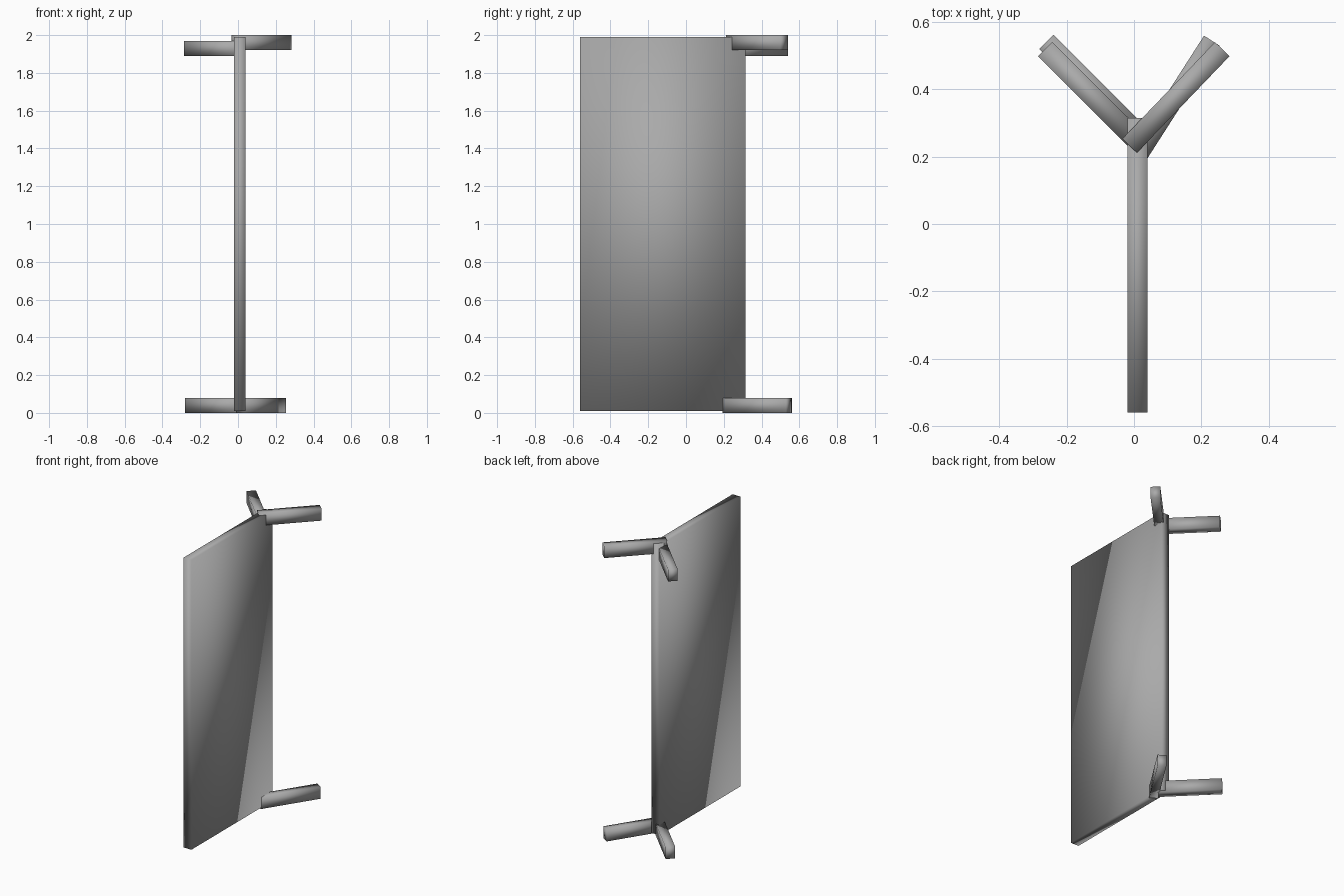
import bpy
from mathutils import Vector

if "Cube" in bpy.data.objects:
    bpy.data.objects.remove(bpy.data.objects["Cube"])

grey = bpy.data.materials.new("mid grey")
grey.diffuse_color = (0.4, 0.4, 0.4, 1)
grey.use_nodes = True
grey.node_tree.nodes["Principled BSDF"].inputs["Base Color"].default_value = grey.diffuse_color


def prism(name, corners, z0, z1):
    """Upright block from a counter-clockwise four-corner plan outline."""
    verts = [(x, y, z) for z in (z0, z1) for x, y in corners]
    faces = [(3, 2, 1, 0), (4, 5, 6, 7)]
    faces += [(i, (i + 1) % 4, (i + 1) % 4 + 4, i + 4) for i in range(4)]
    mesh = bpy.data.meshes.new(name)
    mesh.from_pydata(verts, [], faces)
    mesh.materials.append(grey)
    mesh.shade_smooth()
    obj = bpy.data.objects.new(name, mesh)
    bpy.context.collection.objects.link(obj)
    return obj


def arm(name, start, end, width, z0, z1):
    """Straight bar between two plan points."""
    a, b = Vector(start), Vector(end)
    d = (b - a).normalized()
    s = Vector((d.y, -d.x)) * width / 2
    prism(name, [a - s, a + s, b + s, b - s], z0, z1)


# Upright panel
prism("panel", [(-0.02, -0.56), (0.04, -0.56), (0.04, 0.315), (-0.02, 0.315)], 0.01, 1.99)

# Splayed arms at the top and bottom of the back edge
arm("top_right_arm", (-0.013, 0.232), (0.262, 0.519), 0.06, 1.92, 2.0)
arm("top_left_arm", (0.016, 0.24), (-0.264, 0.519), 0.06, 1.89, 1.97)
arm("bottom_right_arm", (0.015, 0.207), (0.231, 0.544), 0.055, 0.0, 0.08)
arm("bottom_left_arm", (0.02, 0.26), (-0.26, 0.54), 0.06, 0.0, 0.08)
